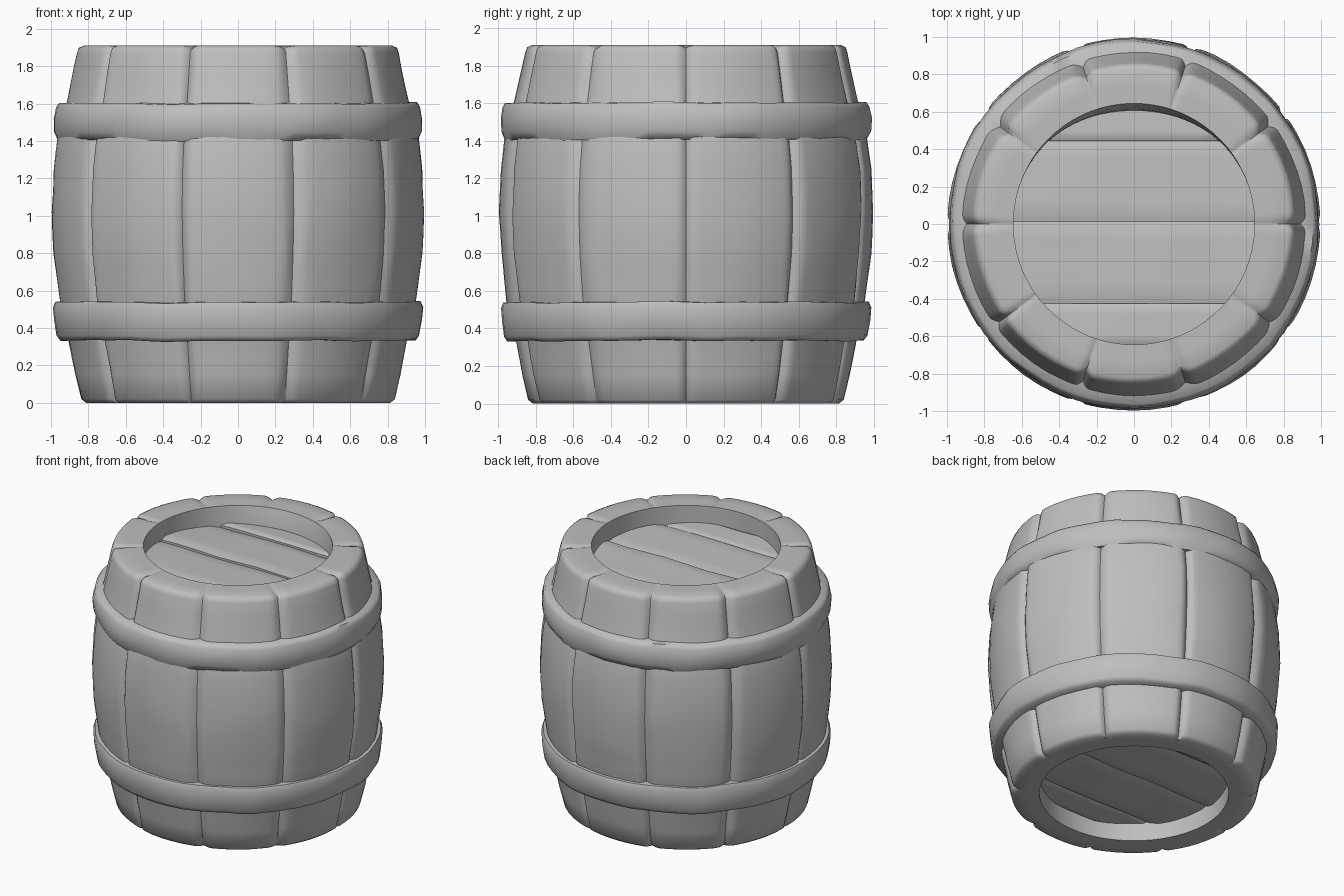
import bpy, bmesh, math, random
from mathutils import Vector, noise

random.seed(4)
cube = bpy.data.objects.get("Cube")
if cube:
    bpy.data.objects.remove(cube, do_unlink=True)

GREY = (0.52, 0.52, 0.52, 1)
grey = bpy.data.materials.new("plain grey")
grey.use_nodes = True
grey.diffuse_color = GREY
grey.node_tree.nodes["Principled BSDF"].inputs["Base Color"].default_value = GREY

STAVES = 10
STEP = math.tau / STAVES
TOP = 1.91
HOLE = 0.645
DEPTH = 0.13


def finish(name, bm, angle):
    bmesh.ops.recalc_face_normals(bm, faces=bm.faces)
    mesh = bpy.data.meshes.new(name)
    bm.to_mesh(mesh)
    bm.free()
    mesh.materials.append(grey)
    obj = bpy.data.objects.new(name, mesh)
    bpy.context.collection.objects.link(obj)
    bpy.ops.object.select_all(action="DESELECT")
    obj.select_set(True)
    bpy.context.view_layer.objects.active = obj
    bpy.ops.object.shade_smooth_by_angle(angle=math.radians(angle))


def refine(points, length):
    """Split the long segments of a closed profile."""
    out = []
    for a, b in zip(points, points[1:] + points[:1]):
        a, b = Vector(a), Vector(b)
        n = max(1, round((b - a).length / length))
        out += [a.lerp(b, i / n) for i in range(n)]
    return out


def revolve(name, profile, angles, place, smooth):
    """Carry a closed (radius, height) profile once around the z axis."""
    bm = bmesh.new()
    rows = []
    for a in angles:
        row = []
        for p in profile:
            r, z = place(p, a)
            row.append(bm.verts.new((r * math.cos(a), r * math.sin(a), z)))
        rows.append(row)
    for s, t in zip(rows, rows[1:] + rows[:1]):
        for i in range(len(profile)):
            bm.faces.new((s[i - 1], s[i], t[i], t[i - 1]))
    finish(name, bm, smooth)


def wobble(r, a, z, scale, amount):
    return amount * noise.noise(Vector((r * math.cos(a), r * math.sin(a), z)) * scale)


# Bulging staves, separated by shallow worn grooves
outer = [(0.815, 0), (0.84, 0.02), (0.87, 0.15), (0.905, 0.33), (0.955, 0.55),
         (0.985, 0.8), (0.997, 1.02), (0.987, 1.25), (0.965, 1.42),
         (0.912, 1.62), (0.86, 1.87), (0.85, 1.898), (0.825, TOP)]
inner = [(HOLE, TOP), (HOLE, TOP - DEPTH - 0.06), (HOLE, DEPTH + 0.06), (HOLE, 0)]
wear = [[random.uniform(0.035, 0.075) for side in range(2)] for k in range(STAVES)]
depth = [random.uniform(0.022, 0.036) for k in range(STAVES)]


def place_stave(p, a):
    r, z = p
    if r < HOLE + 0.01:
        # The far wall of the top recess leans inwards
        lean = max(0, math.sin(a)) ** 4 if z > 1 else 0
        return r - 0.35 * lean * min(TOP - z, DEPTH), z
    k = int(a / STEP + 1e-6) % STAVES
    t = max(0, a - k * STEP)
    near_end = t > STEP / 2
    edge = STEP - t if near_end else t
    joint = (k + near_end) % STAVES
    width = wear[k][int(near_end)] * (1 + 0.5 * noise.noise(Vector((joint, z * 3, 0))))
    groove = max(0, 1 - edge / width) ** 1.4
    if z > TOP - 0.02:
        z -= 0.014 * groove
    if r < 0.8:
        return r, z
    return r - depth[joint] * groove + wobble(r, a, z, 3, 0.007), z


stops = [0.012, 0.028, 0.05, 0.08]
steps = [0] + stops + [STEP * f for f in (0.22, 0.36, 0.5, 0.64, 0.78)]
steps += [STEP - s for s in reversed(stops)]
angles = [k * STEP + s for k in range(STAVES) for s in steps]
revolve("staves", refine(outer + inner, 0.1), angles, place_stave, 48)

# Hammered hoops
hoops = {
    "lower_hoop": [(0.86, 0.335), (0.952, 0.335), (0.97, 0.36), (0.98, 0.44),
                   (0.986, 0.51), (0.975, 0.54), (0.86, 0.545)],
    "upper_hoop": [(0.86, 1.40), (0.962, 1.405), (0.984, 1.45), (0.987, 1.52),
                   (0.975, 1.58), (0.96, 1.603), (0.86, 1.605)],
}


def place_hoop(p, a):
    r, z = p
    if r < 0.9:
        return r, z
    return r + wobble(r, a, z, 5, 0.011), z + wobble(r, a, 0, 4, 0.012)


around = [math.tau * i / 60 for i in range(60)]
for name, section in hoops.items():
    revolve(name, section, around, place_hoop, 60)

# Recessed head planks running left to right, at both ends
RADIUS = 0.66
ROWS, COLS = 9, 9
joints = [-0.65, -0.425, 0.01, 0.445, 0.65]


def head_plank(name, low, high, face_z, sign, tilt):
    bm = bmesh.new()
    grid = []
    for i in range(ROWS):
        y = low + (high - low) * i / (ROWS - 1)
        half = math.sqrt(RADIUS ** 2 - y * y)
        sunk = 0.014 if i in (0, ROWS - 1) else 0
        row = []
        for c in range(COLS):
            x = half * (2 * c / (COLS - 1) - 1)
            rise = tilt * ((low + high) / 2 - y) - sunk
            rise += 0.01 * noise.noise(Vector((x * 3, y * 3, low)))
            row.append(bm.verts.new((x, y, face_z + sign * rise)))
        grid.append(row)
    for r, s in zip(grid, grid[1:]):
        for c in range(COLS - 1):
            bm.faces.new((r[c], r[c + 1], s[c + 1], s[c]))
    # Give the plank its thickness
    faces = bm.faces[:]
    made = bmesh.ops.extrude_face_region(bm, geom=faces, use_keep_orig=True)
    for v in made["geom"]:
        if isinstance(v, bmesh.types.BMVert):
            v.co.z = face_z - sign * 0.05
    finish(name, bm, 40)


for end, face_z, sign in (("top", TOP - DEPTH, 1), ("bottom", DEPTH, -1)):
    for k, (low, high) in enumerate(zip(joints, joints[1:])):
        head_plank(f"{end}_plank_{k + 1}", low, high, face_z, sign,
                   random.uniform(0.02, 0.05))
